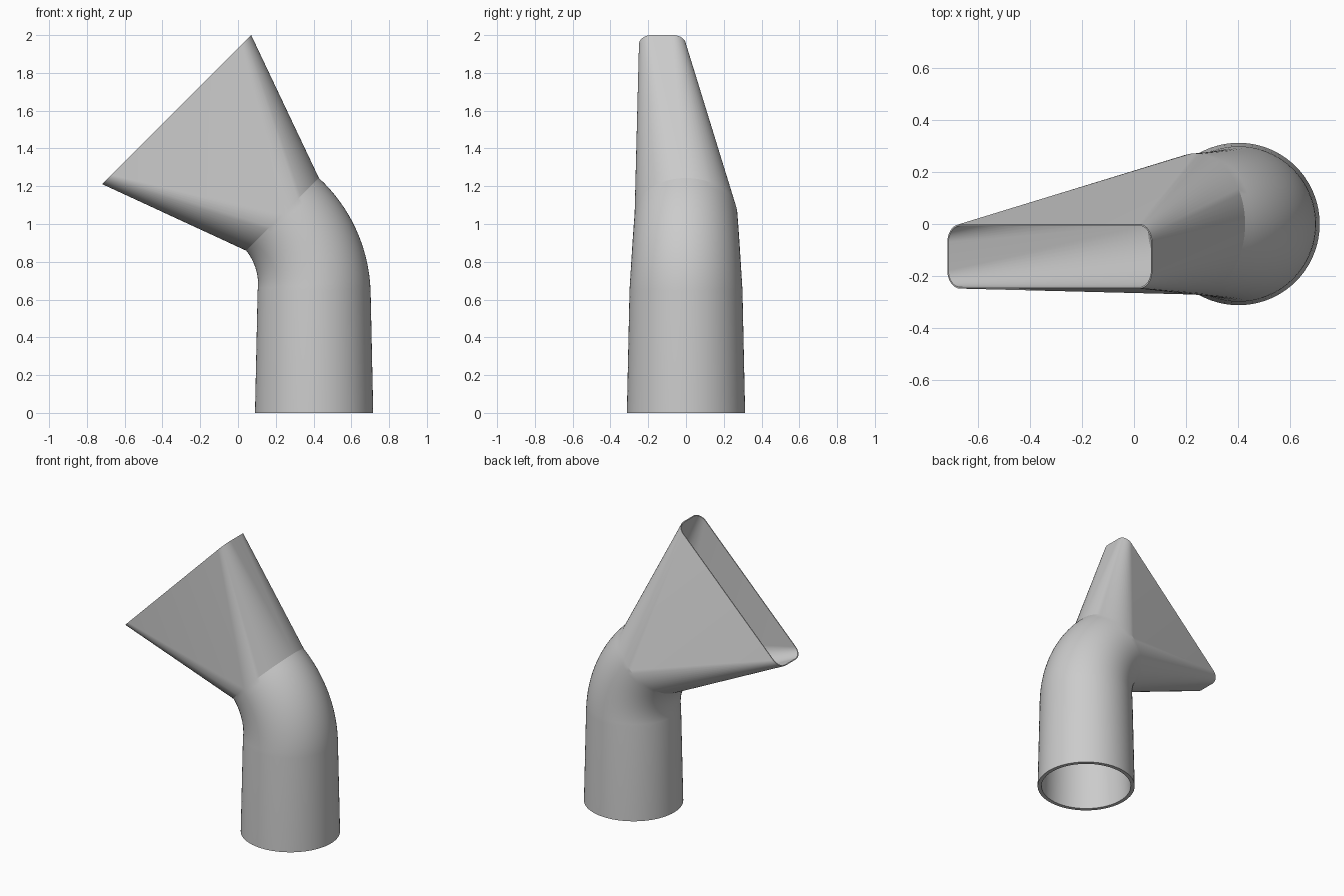
import bpy, bmesh
from math import sin, cos, pi, radians
from mathutils import Vector

cube = bpy.data.objects.get("Cube")
if cube:
    bpy.data.objects.remove(cube, do_unlink=True)

QUARTER = 18          # segments per quarter turn
BEND_STEPS = 16
BASE_X, BEND_Z, BEND_R = 0.403, 0.648, 0.57
BEND = radians(45)


def ring(center, tilt, half_u, half_v, corner):
    """Rounded rectangle in a plane tilted about y; a circle when corner equals both halves."""
    u, v = Vector((cos(tilt), 0, sin(tilt))), Vector((0, 1, 0))
    pts = []
    for q, (su, sv) in enumerate([(1, 1), (-1, 1), (-1, -1), (1, -1)]):
        for i in range(QUARTER + 1):
            a = (q + i / QUARTER) * pi / 2
            pts.append(center
                       + u * (su * (half_u - corner) + corner * cos(a))
                       + v * (sv * (half_v - corner) + corner * sin(a)))
    return pts


def wall_rings(base_wall, collar_wall, mouth_wall):
    """Rings from the base, round the elbow, to the flat mouth, each inset by the wall."""
    r = 0.313 - base_wall
    rings = [ring(Vector((BASE_X, 0, 0)), 0, r, r, r)]
    for i in range(BEND_STEPS + 1):
        t = i / BEND_STEPS
        a = BEND * t
        c = Vector((BASE_X - BEND_R + BEND_R * cos(a), 0, BEND_Z + BEND_R * sin(a)))
        r = 0.299 - 0.027 * t - (base_wall + (collar_wall - base_wall) * t)
        rings.append(ring(c, a, r, r, r))
    rings.append(ring(Vector((-0.325, -0.125, 1.606)), BEND,
                      0.558 - mouth_wall, 0.124 - mouth_wall, 0.07 - mouth_wall))
    return rings


# Hollow nozzle: outer skin up, inner skin back down, closed at both rims
rings = wall_rings(0, 0, 0) + wall_rings(0.025, 0.012, 0.006)[::-1]
bm = bmesh.new()
loops = [[bm.verts.new(p) for p in pts] for pts in rings]
for a, b in zip(loops, loops[1:] + loops[:1]):
    n = len(a)
    for i in range(n):
        j = (i + 1) % n
        bm.faces.new((a[i], a[j], b[j], b[i]))
bmesh.ops.remove_doubles(bm, verts=bm.verts, dist=1e-5)
bmesh.ops.recalc_face_normals(bm, faces=bm.faces)
mesh = bpy.data.meshes.new("flat_nozzle")
bm.to_mesh(mesh)
bm.free()
nozzle = bpy.data.objects.new("flat_nozzle", mesh)
bpy.context.collection.objects.link(nozzle)

# Plain grey plastic
grey = bpy.data.materials.new("grey_plastic")
grey.use_nodes = True
grey.diffuse_color = (0.6, 0.6, 0.6, 1)
grey.node_tree.nodes["Principled BSDF"].inputs["Base Color"].default_value = (0.6, 0.6, 0.6, 1)
mesh.materials.append(grey)

# Smooth skin with a crisp collar and rims
bpy.ops.object.select_all(action='DESELECT')
nozzle.select_set(True)
bpy.context.view_layer.objects.active = nozzle
bpy.ops.object.shade_smooth_by_angle(angle=radians(14))
